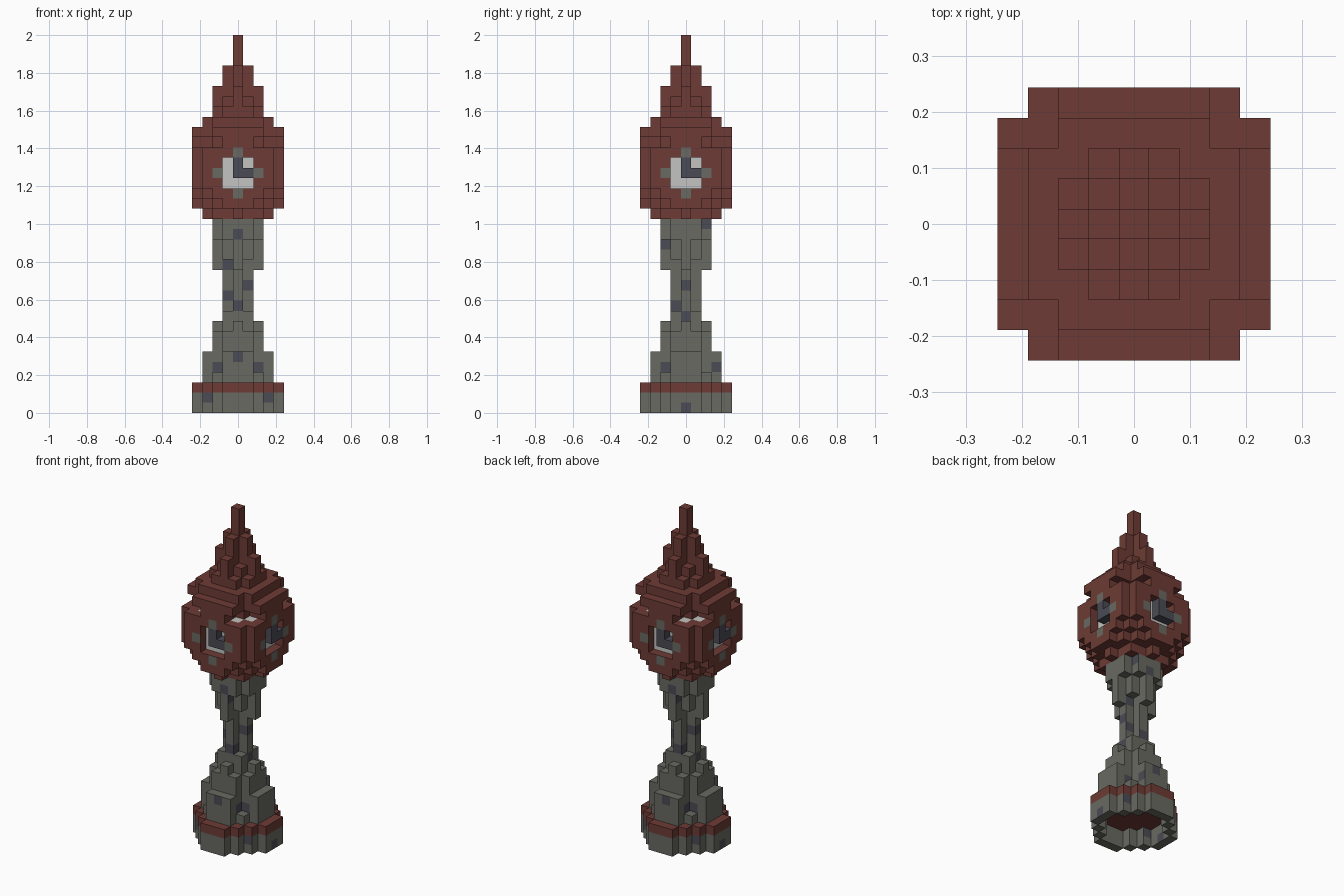
import bpy
import bmesh

if "Cube" in bpy.data.objects:
    bpy.data.objects.remove(bpy.data.objects["Cube"])

UNIT = 2 / 37  # edge of one block


def material(name, r, g, b):
    m = bpy.data.materials.new(name)
    m.use_nodes = True
    m.diffuse_color = (r, g, b, 1)
    m.node_tree.nodes["Principled BSDF"].inputs["Base Color"].default_value = (r, g, b, 1)
    return m


MATS = [material("brick red", .155, .044, .035), material("stone grey", .14, .142, .12),
        material("dark slate", .07, .069, .09), material("dial white", .55, .55, .54)]
RED, STONE, SLATE, WHITE = range(4)


def layers(first, last, *rows):
    """Blocks of equal layers; rows gives the half width at each |y|."""
    return {(x, y, z) for z in range(first, last + 1)
            for y in range(1 - len(rows), len(rows))
            for x in range(-rows[abs(y)], rows[abs(y)] + 1)}


def four_sides(cells):
    """Repeat front blocks on all four sides."""
    out = set()
    for x, y, z in cells:
        for _ in range(4):
            out.add((x, y, z))
            x, y = -y, x
    return out


# Base: stepped round drum, open underneath, with a red rim
base = layers(0, 1, 4, 4, 3, 2, 1) - layers(0, 1, 3, 3, 2, 1)
rim = layers(2, 2, 4, 4, 3, 2, 1)

# Stem: flared foot, thin cross-shaped shaft, flared neck
stem = (layers(3, 3, 3, 3, 2, 1) | layers(4, 5, 3, 3, 1, 1) | layers(6, 7, 2, 2, 1)
        | layers(8, 8, 2, 1, 0) | layers(9, 9, 1, 1) | layers(10, 13, 1, 0)
        | layers(14, 14, 2, 0, 0) | layers(15, 16, 2, 1, 0) | layers(17, 18, 2, 2, 1))

# Clock head
head = (layers(19, 19, 3, 2, 2, 0) | layers(20, 20, 4, 4, 3, 2, 1)
        | layers(21, 21, 4, 4, 4, 3, 2) | layers(22, 25, 4, 4, 4, 4, 3)
        | layers(26, 26, 4, 4, 2, 1, 1) | layers(27, 27, 4, 4, 4, 2, 2)
        | layers(28, 28, 3, 3, 3, 2))

# Recessed dials with raised hands
square = [(x, z) for x in (-1, 0, 1) for z in (22, 23, 24)]
recess = four_sides((x, -4, z) for x, z in square)
dials = four_sides([(x, -3, z) for x, z in square] + [(2, -3, 25), (-2, -3, 25)])
hands = four_sides([(0, -4, 23), (0, -4, 24), (1, -4, 23)])
head -= recess | dials

# Stepped spire
spire = (layers(29, 29, 2, 2, 1) | layers(30, 30, 2, 1, 0) | layers(31, 31, 2, 0, 0)
         | layers(32, 33, 1, 0) | layers(34, 36, 0))

SOLID = base | rim | stem | head | dials | hands | spire

# Painted spots, as (sideways, layer) on each wall
TICKS = {(0, 25), (0, 21), (-2, 23), (2, 23)}
STAINS_FRONT = {(0, 17), (-1, 14), (-1, 11), (1, 12), (0, 10), (2, 4), (-2, 4),
                (3, 1), (-3, 1), (0, 5)}
STAINS_SIDE = {(2, 18), (-2, 16), (0, 12), (-1, 10), (0, 9), (-2, 4), (3, 4), (0, 0)}


def painted(name, cell, n, colour):
    """Colour of one block face, from its place and direction."""
    x, y, z = cell
    if n[2]:
        return colour
    spot = (-n[1] * x + n[0] * y, z)
    if name == "clock_head" and abs(n[0] * x + n[1] * y) == 4 and spot in TICKS:
        return STONE
    if colour == STONE and spot in (STAINS_FRONT if n[1] else STAINS_SIDE):
        return SLATE
    return colour


def build(name, cells, colour):
    bm = bmesh.new()
    verts = {}

    def corner(p):
        if p not in verts:
            verts[p] = bm.verts.new((p[0] * UNIT, p[1] * UNIT, p[2] * UNIT))
        return verts[p]

    for cell in sorted(cells):
        for axis in range(3):
            for sign in (-1, 1):
                n = [0, 0, 0]
                n[axis] = sign
                if tuple(c + d for c, d in zip(cell, n)) in SOLID:
                    continue
                # Corners of the outward face, counter-clockwise from outside
                ring = []
                for a, b in ((-1, -1), (1, -1), (1, 1), (-1, 1))[::sign]:
                    off = [0, 0, 0]
                    off[axis], off[(axis + 1) % 3], off[(axis + 2) % 3] = sign, a, b
                    ring.append(corner((cell[0] + off[0] / 2, cell[1] + off[1] / 2,
                                        cell[2] + (off[2] + 1) / 2)))
                bm.faces.new(ring).material_index = painted(name, cell, n, colour)
    mesh = bpy.data.meshes.new(name)
    bm.to_mesh(mesh)
    bm.free()
    for m in MATS:
        mesh.materials.append(m)
    bpy.context.collection.objects.link(bpy.data.objects.new(name, mesh))


for part in (("base", base, STONE), ("base_rim", rim, RED), ("stem", stem, STONE),
             ("clock_head", head, RED), ("clock_dials", dials, WHITE),
             ("clock_hands", hands, SLATE), ("spire", spire, RED)):
    build(*part)
